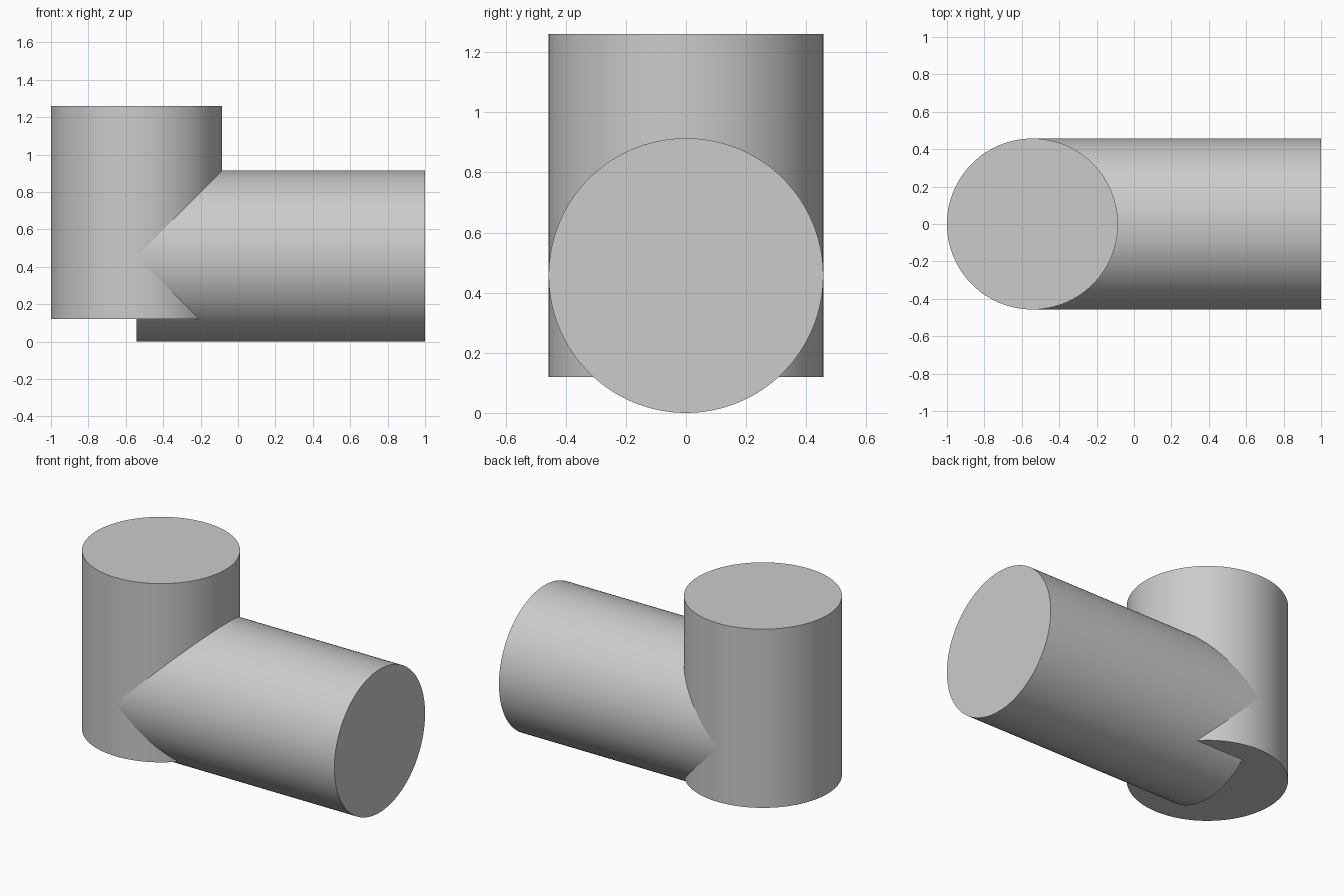
import bpy
import math

cube = bpy.data.objects.get("Cube")
if cube:
    bpy.data.objects.remove(cube, do_unlink=True)

RADIUS = 0.457

grey = bpy.data.materials.new("light_grey")
grey.use_nodes = True
colour = (0.6, 0.6, 0.6, 1)
grey.diffuse_color = colour
grey.node_tree.nodes["Principled BSDF"].inputs["Base Color"].default_value = colour


def pipe(name, length, centre, tilt=0):
    """Solid round bar, upright unless tilted about y."""
    bpy.ops.mesh.primitive_cylinder_add(
        vertices=128, radius=RADIUS, depth=length,
        location=centre, rotation=(0, tilt, 0))
    obj = bpy.context.object
    obj.name = name
    obj.data.materials.append(grey)
    bpy.ops.object.shade_smooth_by_angle(angle=math.radians(30))
    return obj


# Upright bar on the right side
bottom, top = 0.12, 1.26
pipe("upright_cylinder", top - bottom, (RADIUS - 1, 0, (bottom + top) / 2))

# Lying bar, running from the upright's axis to the left end
start, end = RADIUS - 1, 1
pipe("lying_cylinder", end - start, ((start + end) / 2, 0, RADIUS), math.pi / 2)
